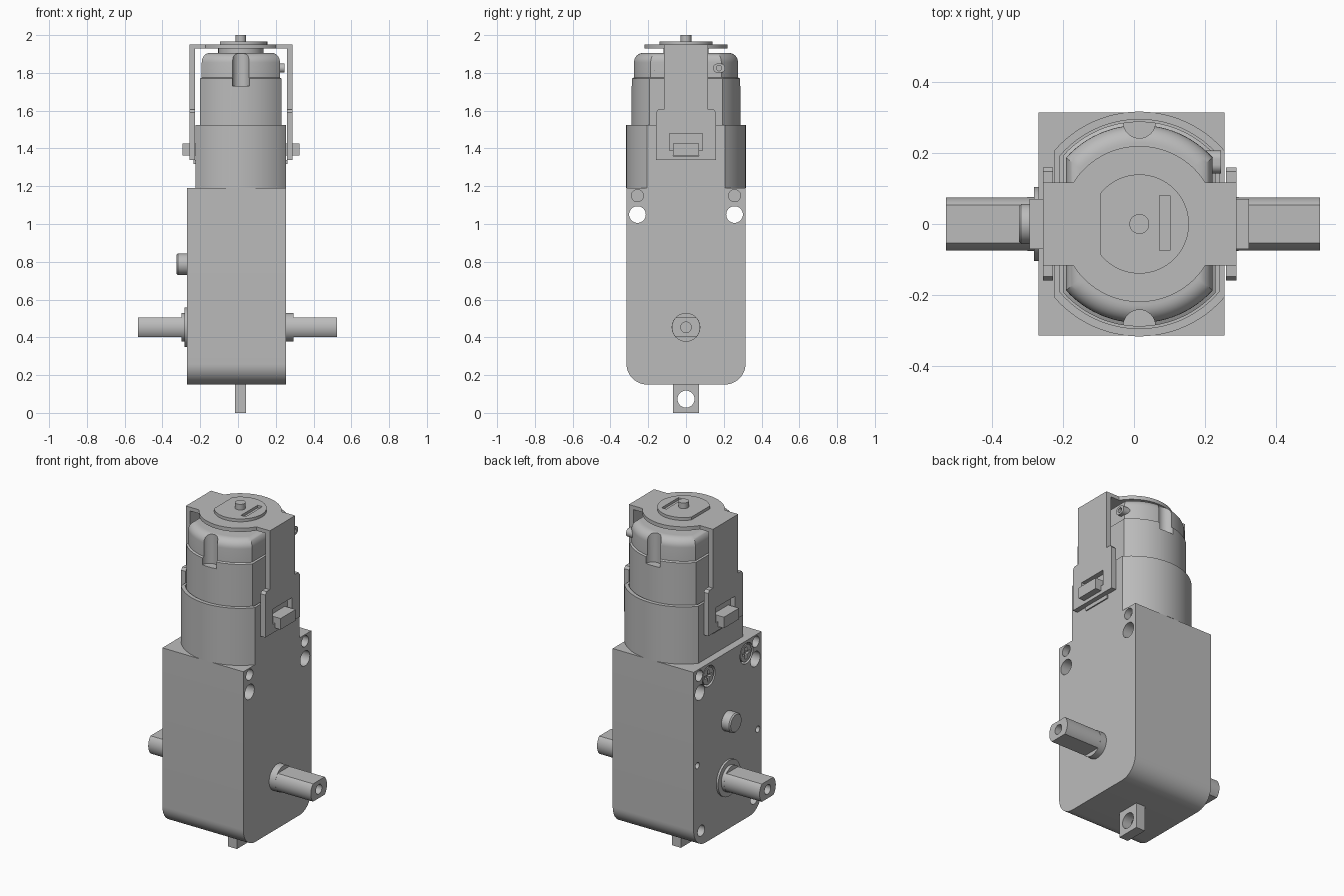
import bpy, bmesh, math
from math import pi, cos, sin, acos, asin

if "Cube" in bpy.data.objects:
    bpy.data.objects.remove(bpy.data.objects["Cube"])

grey = bpy.data.materials.new("light grey")
grey.use_nodes = True
colour = (0.5, 0.5, 0.5, 1)
grey.diffuse_color = colour
grey.node_tree.nodes["Principled BSDF"].inputs["Base Color"].default_value = colour

CX = 0.015  # motor axis


def loft(name, rings):
    """Closed solid through rings of equal point count."""
    bm = bmesh.new()
    loops = [[bm.verts.new(p) for p in ring] for ring in rings]
    n = len(loops[0])
    for a, b in zip(loops, loops[1:]):
        for i in range(n):
            j = (i + 1) % n
            bm.faces.new((a[i], a[j], b[j], b[i]))
    bm.faces.new(loops[0])
    bm.faces.new(loops[-1])
    bmesh.ops.recalc_face_normals(bm, faces=bm.faces)
    me = bpy.data.meshes.new(name)
    bm.to_mesh(me)
    bm.free()
    me.materials.append(grey)
    ob = bpy.data.objects.new(name, me)
    bpy.context.collection.objects.link(ob)
    return ob


def place(axis, u, v, w):
    return {"x": (w, u, v), "y": (u, w, v), "z": (u, v, w)}[axis]


def prism(name, axis, outline, lo, hi):
    return loft(name, [[place(axis, u, v, w) for u, v in outline] for w in (lo, hi)])


def box(name, x0, x1, y0, y1, z0, z1):
    return prism(name, "z", [(x0, y0), (x1, y0), (x1, y1), (x0, y1)], z0, z1)


def arc(u, v, r, a0, a1, n=24):
    return [(u + r * cos(a0 + (a1 - a0) * i / n), v + r * sin(a0 + (a1 - a0) * i / n))
            for i in range(n + 1)]


def rod(name, axis, u, v, r, lo, hi):
    return prism(name, axis, arc(u, v, r, 0, 2 * pi, 40)[:-1], lo, hi)


def double_d(u, v, r, flat):
    """Circle cut by flats at u +- flat."""
    a = acos(flat / r)
    return arc(u, v, r, a, pi - a) + arc(u, v, r, pi + a, 2 * pi - a)


def cut(ob, *cutters):
    bpy.context.view_layer.objects.active = ob
    for c in cutters:
        m = ob.modifiers.new("cut", "BOOLEAN")
        m.operation, m.solver, m.object = "DIFFERENCE", "EXACT", c
        bpy.ops.object.modifier_apply(modifier=m.name)
        bpy.data.objects.remove(c)
    return ob


# Gearbox with rounded lower corners
LO, HI, W = -0.27, 0.255, 0.315
R = 0.11
outline = ([(W, 1.19), (-W, 1.19)] + arc(R - W, 0.15 + R, R, pi, 1.5 * pi, 12)
           + arc(W - R, 0.15 + R, R, 1.5 * pi, 2 * pi, 12))
gearbox = prism("gearbox", "x", outline, LO, HI)
for s in (-1, 1):
    cut(gearbox,
        rod("mount_hole", "x", s * 0.257, 1.05, 0.044, -1, 1),
        rod("pin_hole_right", "x", s * 0.257, 1.15, 0.032, HI - 0.04, 1),
        rod("pin_hole_left", "x", s * 0.262, 1.15, 0.032, -1, LO + 0.04),
        rod("screw_recess", "x", s * 0.175, 1.115, 0.06, -1, LO + 0.03),
        rod("side_pit", "x", s * 0.28, 0.63, 0.018, -1, LO + 0.04),
        rod("lower_pit", "x", s * 0.245, 0.235, 0.032, -1, LO + 0.04))
    # Cross-head screws
    screw = rod("screw", "x", s * 0.175, 1.115, 0.05, LO + 0.003, LO + 0.04)
    y = s * 0.175
    cut(screw, box("slot_a", -1, LO + 0.02, y - 0.035, y + 0.035, 1.107, 1.123),
        box("slot_b", -1, LO + 0.02, y - 0.008, y + 0.008, 1.08, 1.15))

# Mounting tab
cut(box("mounting_tab", -0.016, 0.042, -0.07, 0.07, 0, 0.155),
    rod("tab_hole", "x", 0, 0.073, 0.045, -1, 1))

# Output shaft: flats above and below, round collars, centre holes
SZ = 0.453
flats = [(v, u + SZ) for u, v in double_d(0, 0, 0.075, 0.052)]
for name, lo, collar, end in (("right_shaft", 0.25, 0.295, 0.525),
                              ("left_shaft", -0.265, -0.30, -0.53)):
    rod(name + "_collar", "x", 0, SZ, 0.076, lo, collar)
    cut(prism(name, "x", flats, min(collar, end), max(collar, end)),
        rod("bore", "x", 0, SZ, 0.028, end - 0.08, end + 0.08))
rod("shaft_boss", "x", 0, SZ, 0.105, -0.282, LO + 0.01)

# Locating peg with a slightly rounded end
loft("locating_peg", [[(x, u, v) for u, v in arc(0, 0.787, r, 0, 2 * pi, 40)[:-1]]
                      for x, r in ((-0.265, 0.057), (-0.318, 0.057), (-0.325, 0.05))])

# Motor sleeve, hollow at the top
cut(prism("motor_sleeve", "z", double_d(CX, 0, 0.317, 0.24), 1.19, 1.525),
    prism("sleeve_bore", "z", double_d(CX, 0, 0.295, 0.225), 1.45, 1.6))


# Motor can with filleted end cap and two grooves
def motor_ring(z, inset):
    return [(x, y, z) for x, y in double_d(CX, 0, 0.289 - inset, 0.215 - inset * 0.8)]


F = 0.05
levels = [(1.4, 0), (1.77, 0), (1.775, 0.01)]
levels += [(1.905 - F + F * sin(t * pi / 16), 0.01 + F * (1 - cos(t * pi / 16))) for t in range(9)]
motor = loft("motor_can", [motor_ring(z, d) for z, d in levels])
for s in (-1, 1):
    cut(motor, rod("groove", "z", CX, s * 0.287, 0.045, 1.73, 2))

# Terminal loops on one side
for s in (-1, 1):
    loop = arc(s * 0.183, 1.825, 0.024, -pi / 2, pi / 2) + arc(s * 0.167, 1.825, 0.024, pi / 2, 1.5 * pi)
    cut(prism("terminal", "x", loop, 0.2, 0.245),
        rod("terminal_hole", "x", s * 0.175, 1.825, 0.014, 0.225, 1))

# Retaining strap: top plate and two side arms
SL, SR, SW = -0.257, 0.289, 0.117
a = asin(SW / 0.22)
plate = ([(SR, -SW), (SR, SW)] + arc(CX, 0, 0.22, a, pi - a)
         + [(SL, SW), (SL, -SW)] + arc(CX, 0, 0.22, pi + a, 2 * pi - a))
prism("strap_top", "z", plate, 1.928, 1.95)

half = [(0.16, 1.34), (0.16, 1.59), (0.148, 1.605), (SW, 1.605), (SW, 1.928)]
arm = half + [(-u, v) for u, v in reversed(half)]
for side, lo, hi, tip in (("right", 0.259, SR, 0.325), ("left", SL, -0.228, -0.295)):
    cut(prism(side + "_strap_arm", "x", arm, lo, hi),
        box("window", -1, 1, -0.088, 0.088, 1.39, 1.48),
        box("window_foot", -1, 1, -0.07, 0.07, 1.36, 1.4))
    # Sleeve catch through the window and ledge beneath it
    base = 0.2 if tip > 0 else -0.2
    box(side + "_catch", min(base, tip), max(base, tip), -0.07, 0.07, 1.362, 1.427)
    edge = 0.262 if tip > 0 else -0.235
    box(side + "_ledge", min(base, edge), max(base, edge), -0.087, 0.087, 1.318, 1.34)

# End bearing, slotted disc and shaft pin
rod("bearing_boss", "z", CX, 0, 0.12, 1.9, 1.93)
b = acos(-0.11 / 0.14)
disc = prism("end_disc", "z", arc(CX, 0, 0.14, -b, b, 40), 1.945, 1.967)
cut(disc, box("disc_slot", 0.072, 0.102, -0.075, 0.08, 1.952, 2))
rod("motor_pin", "z", CX, 0, 0.028, 1.94, 2.0)

# Smooth curved faces, keep edges crisp
bpy.ops.object.select_all(action="DESELECT")
for ob in bpy.context.scene.objects:
    if ob.type == "MESH" and grey.name in ob.data.materials:
        ob.select_set(True)
        bpy.context.view_layer.objects.active = ob
bpy.ops.object.shade_smooth_by_angle(angle=math.radians(30))
